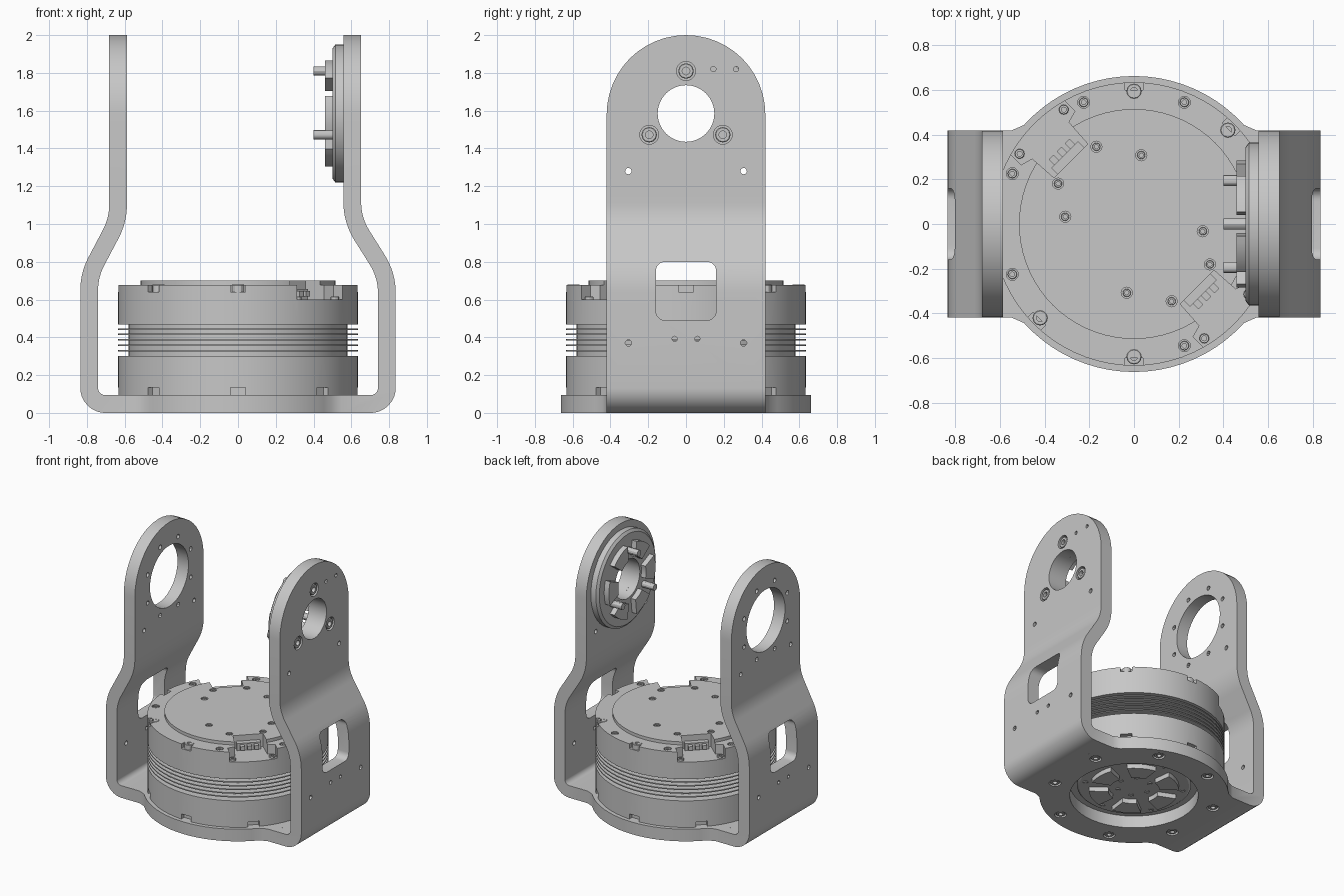
import bpy, bmesh, math
from math import sin, cos, pi, radians
from mathutils import Matrix, Vector

cube = bpy.data.objects.get("Cube")
if cube:
    bpy.data.objects.remove(cube)

metal = bpy.data.materials.new("grey metal")
metal.use_nodes = True
GREY = (0.57, 0.57, 0.57, 1)
metal.diffuse_color = GREY
metal.node_tree.nodes["Principled BSDF"].inputs["Base Color"].default_value = GREY


def make(name, bm):
    bmesh.ops.recalc_face_normals(bm, faces=bm.faces[:])
    me = bpy.data.meshes.new(name)
    bm.to_mesh(me)
    bm.free()
    me.materials.append(metal)
    ob = bpy.data.objects.new(name, me)
    bpy.context.collection.objects.link(ob)
    return ob


def prisms(name, shapes, axis="z"):
    """Extrude (outline, low, high) shapes along one axis into a single object."""
    place = {"x": lambda u, v, h: (h, u, v), "y": lambda u, v, h: (u, h, v),
             "z": lambda u, v, h: (u, v, h)}[axis]
    bm = bmesh.new()
    for pts, lo, hi in shapes:
        a = [bm.verts.new(place(u, v, lo)) for u, v in pts]
        b = [bm.verts.new(place(u, v, hi)) for u, v in pts]
        bm.faces.new(a)
        bm.faces.new(b)
        for i in range(len(pts)):
            j = (i + 1) % len(pts)
            bm.faces.new((a[i], a[j], b[j], b[i]))
    return make(name, bm)


def lathe(name, profile, seg=64, spots=(Matrix(),)):
    """Spin (radius, height) points about z, once for every placement matrix."""
    bm = bmesh.new()
    for m in spots:
        rings = []
        for r, z in profile:
            n = seg if r > 0 else 1
            rings.append([bm.verts.new(m @ Vector((r * cos(2 * pi * k / seg), r * sin(2 * pi * k / seg), z)))
                          for k in range(n)])
        for p, q in zip(rings, rings[1:]):
            for k in range(seg):
                f = [p[k % len(p)], p[(k + 1) % len(p)], q[(k + 1) % len(q)], q[k % len(q)]]
                bm.faces.new(list(dict.fromkeys(f)))
    bmesh.ops.remove_doubles(bm, verts=bm.verts[:], dist=1e-5)
    return make(name, bm)


def boolean(ob, tool, op="DIFFERENCE"):
    mod = ob.modifiers.new("bool", "BOOLEAN")
    mod.object, mod.operation, mod.solver = tool, op, "EXACT"
    bpy.context.view_layer.objects.active = ob
    bpy.ops.object.modifier_apply(modifier=mod.name)
    bpy.data.objects.remove(tool)


def arc(cx, cy, r, a0=0, a1=360, n=32):
    full = a1 - a0 == 360
    return [(cx + r * cos(radians(a0 + (a1 - a0) * k / n)), cy + r * sin(radians(a0 + (a1 - a0) * k / n)))
            for k in range(n if full else n + 1)]


def turn(pts, deg, cx=0, cy=0):
    c, s = cos(radians(deg)), sin(radians(deg))
    return [(cx + u * c - v * s, cy + u * s + v * c) for u, v in pts]


def box(u0, u1, v0, v1):
    return [(u0, v0), (u1, v0), (u1, v1), (u0, v1)]


def fillet(pts, radii, n=8):
    """Round the inner corners of an open polyline."""
    out = [Vector(pts[0])]
    for a, b, c, r in zip(pts, pts[1:], pts[2:], radii):
        a, b, c = Vector(a), Vector(b), Vector(c)
        d, e = (a - b).normalized(), (c - b).normalized()
        half = math.acos(d.dot(e)) / 2
        mid = b + (d + e).normalized() * (r / sin(half))
        p, q = b + d * (r / math.tan(half)) - mid, b + e * (r / math.tan(half)) - mid
        out += [mid + p.lerp(q, k / n).normalized() * r for k in range(n + 1)]
    return out + [Vector(pts[-1])]


def polar(r, deg):
    return r * cos(radians(deg)), r * sin(radians(deg))


# Bent bracket: U-shaped strip with jogged arms
T = 0.047
path = fillet([(-0.635, 2.1), (-0.635, 1.02), (-0.788, 0.73), (-0.788, T), (0.788, T), (0.788, 0.73),
               (0.605, 1.02), (0.605, 2.1)], [0.33, 0.33, 0.085, 0.085, 0.33, 0.33])
sides = ([], [])
for i, p in enumerate(path):
    before = (p - path[i - 1]).normalized() if i else Vector((0, -1))
    after = (path[i + 1] - p).normalized() if i < len(path) - 1 else Vector((0, 1))
    t = (before + after).normalized()
    n = Vector((-t.y, t.x)) * T
    sides[0].append(tuple(p + n))
    sides[1].append(tuple(p - n))
bracket = prisms("bracket", [(sides[0] + sides[1][::-1], -0.42, 0.42)], "y")
boolean(bracket, prisms("arch", [([(-0.43, -0.1), (0.43, -0.1), (0.43, 1.58)] + arc(0, 1.58, 0.42, 0, 180, 24) +
                                  [(-0.43, 1.58)], -1, 1)], "x"), "INTERSECT")

# Round base plate joined to the bracket
half = [(0.62, 0.419), (0.55, 0.419)] + arc(0, 0, 0.663, 42, 138, 20) + [(-0.55, 0.419), (-0.62, 0.419)]
plate = half + [(-x, -y) for x, y in half]
boolean(bracket, prisms("plate", [(plate, 0, 2 * T)]), "UNION")

# Arm openings: window, shaft holes, screw holes
window = (arc(0.11, 0.75, 0.05, 0, 90, 6) + arc(-0.11, 0.75, 0.05, 90, 180, 6) +
          arc(-0.11, 0.54, 0.05, 180, 270, 6) + arc(0.11, 0.54, 0.05, 270, 359, 6))
HUB = 1.585
holes = [(window, -1, 1)]
for y in (-0.305, 0.305):
    holes += [(arc(y, z, 0.017, n=12), -1, 1) for z in (0.37, 1.28)]
holes += [(arc(y, 0.392, 0.014, n=12), -1, 1) for y in (-0.06, 0.06)]
holes += [(arc(y, 1.82, 0.014, n=12), 0, 1) for y in (0.145, 0.265)]
holes += [(arc(0, HUB, 0.15), 0, 1), (arc(0, HUB, 0.235, n=40), -1, 0)]
for k in range(8):
    y, z = polar(0.285, 45 * k + 22.5)
    holes.append((arc(y, HUB + z, 0.017, n=12), -1, 0))
hub_bolts = [polar(0.225, a) for a in (90, 210, 330)]
holes += [(arc(y, HUB + z, 0.05, n=20), 0.61, 1) for y, z in hub_bolts]
boolean(bracket, prisms("arm_holes", holes, "x"))

# Base opening and bolt pockets underneath
base_bolts = [polar(0.58, 45 * k + 22.5) for k in range(8)]
boolean(bracket, prisms("base_holes", [(arc(0, 0, 0.45, n=48), -0.1, 0.2)] +
                        [(arc(x, y, 0.042, n=16), -0.1, 0.03) for x, y in base_bolts]))

# Motor housing with cooling fins and a raised cap
profile = [(0, 0.095), (0.635, 0.095), (0.635, 0.3), (0.58, 0.3)]
for k in range(5):
    z = 0.33 + 0.0285 * k
    profile += [(0.58, z - 0.004), (0.635, z - 0.004), (0.635, z + 0.004), (0.58, z + 0.004)]
profile += [(0.58, 0.468), (0.635, 0.468), (0.635, 0.676), (0.515, 0.676), (0.515, 0.70), (0, 0.70)]
housing = lathe("motor_housing", profile, 72)

# Connector pockets, rim notches and screw pockets in the housing
side = [(0.40, 0.107), (0.53, 0.115), (0.545, 0.17), (0.75, 0.17)]
pocket = side + [(u, -v) for u, v in side[::-1]]
boolean(housing, prisms("pockets", [(turn(pocket, a), 0.60, 0.8) for a in (135, -45)]))
notch = box(0.60, 0.7, -0.04, 0.04)
cuts = [(turn(notch, 45 * k), 0, 0.135) for k in range(8)]
cuts += [(turn(notch, 45 * k), 0.64, 0.8) for k in range(8) if k not in (3, 7)]
rim_big = [polar(0.595, a) for a in (45, 90, 225, 270)]
rim_small = [polar(0.59, a) for a in (67.5, 112.5, 157.5, 202.5, 292.5, 337.5)]
cap_bolts = [polar(r, a + s) for s in (0, 180) for r, a in ((0.31, 84), (0.385, 116), (0.385, 152), (0.31, 174))]
boolean(housing, prisms("notches", cuts))
boolean(housing, prisms("screw_pockets", [(arc(x, y, 0.027, n=12), 0.65, 0.8) for x, y in rim_small] +
                        [(arc(x, y, 0.025, n=12), 0.685, 0.8) for x, y in cap_bolts]))


# Socket-head bolts, each group one object
def bolts(name, r, spots, depth=0.03):
    lathe(name, [(0, -depth * 0.6), (r * 0.5, -depth * 0.6), (r * 0.5, 0), (r * 0.9, 0), (r, -r * 0.1),
                 (r, -depth), (0, -depth)], 12, spots)


up = Matrix.Translation
down = Matrix.Rotation(pi, 4, "X")
outward = Matrix.Rotation(pi / 2, 4, "Y")
bolts("rim_bolts", 0.034, [up((x, y, 0.679)) for x, y in rim_big], 0.045)
bolts("rim_screws", 0.021, [up((x, y, 0.674)) for x, y in rim_small])
bolts("cap_screws", 0.018, [up((x, y, 0.699)) for x, y in cap_bolts])
bolts("pocket_screws", 0.022, [up((*turn([(0.585, t)], a)[0], 0.615)) for a in (135, -45) for t in (-0.14, 0.14)])
bolts("base_bolts", 0.034, [up((x, y, 0.004)) @ down for x, y in base_bolts])
bolts("hub_bolts", 0.041, [up((0.648, y, HUB + z)) @ outward for y, z in hub_bolts], 0.04)

# Cable connectors in the pockets
parts = []
for a in (135, -45):
    parts.append((turn(box(0.40, 0.44, -0.085, 0.085), a), 0.60, 0.655))
    parts += [(turn(box(0.44, 0.475, t - 0.015, t + 0.015), a), 0.615, 0.645) for t in (-0.05, 0, 0.05)]
prisms("connectors", parts)


def pads(r0, r1, cx=0, cy=0):
    """Six raised wedge outlines around a hub."""
    wedge = arc(0, 0, r1, -19, 19, 6) + arc(0, 0, r0, 16, -16, 4)
    return [turn(wedge, 60 * k, cx, cy) for k in range(6)]


# Output rotor seen through the base
lathe("rotor", [(0, 0.1), (0.40, 0.1), (0.40, 0.085), (0.385, 0.075), (0, 0.075)], 48)
prisms("rotor_pads", [(p, 0.04, 0.08) for p in pads(0.18, 0.315)])
bolts("rotor_screws", 0.018, [up((*polar(r, a), 0.07)) @ down for r, o in ((0.345, 30), (0.12, 0))
                              for a in range(o, 360 + o, 60)], 0.02)

# Bearing flange on the inside of the left arm
lathe("flange", [(0.15, 0), (0.365, 0), (0.365, 0.045), (0.345, 0.06), (0.15, 0.06), (0.15, 0)], 48,
      [up((0.56, 0, HUB)) @ Matrix.Rotation(-pi / 2, 4, "Y")])
prisms("flange_pads", [(p, 0.46, 0.505) for p in pads(0.17, 0.285, 0, HUB)], "x")
prisms("flange_pins", [(arc(y, HUB + z, 0.025, n=12), 0.40, 0.505) for y, z in hub_bolts], "x")

# Smooth curved faces, keep edges crisp
for ob in bpy.context.scene.objects:
    if ob.type == "MESH":
        bpy.ops.object.select_all(action="DESELECT")
        ob.select_set(True)
        bpy.context.view_layer.objects.active = ob
        bpy.ops.object.shade_smooth_by_angle(angle=radians(30))
